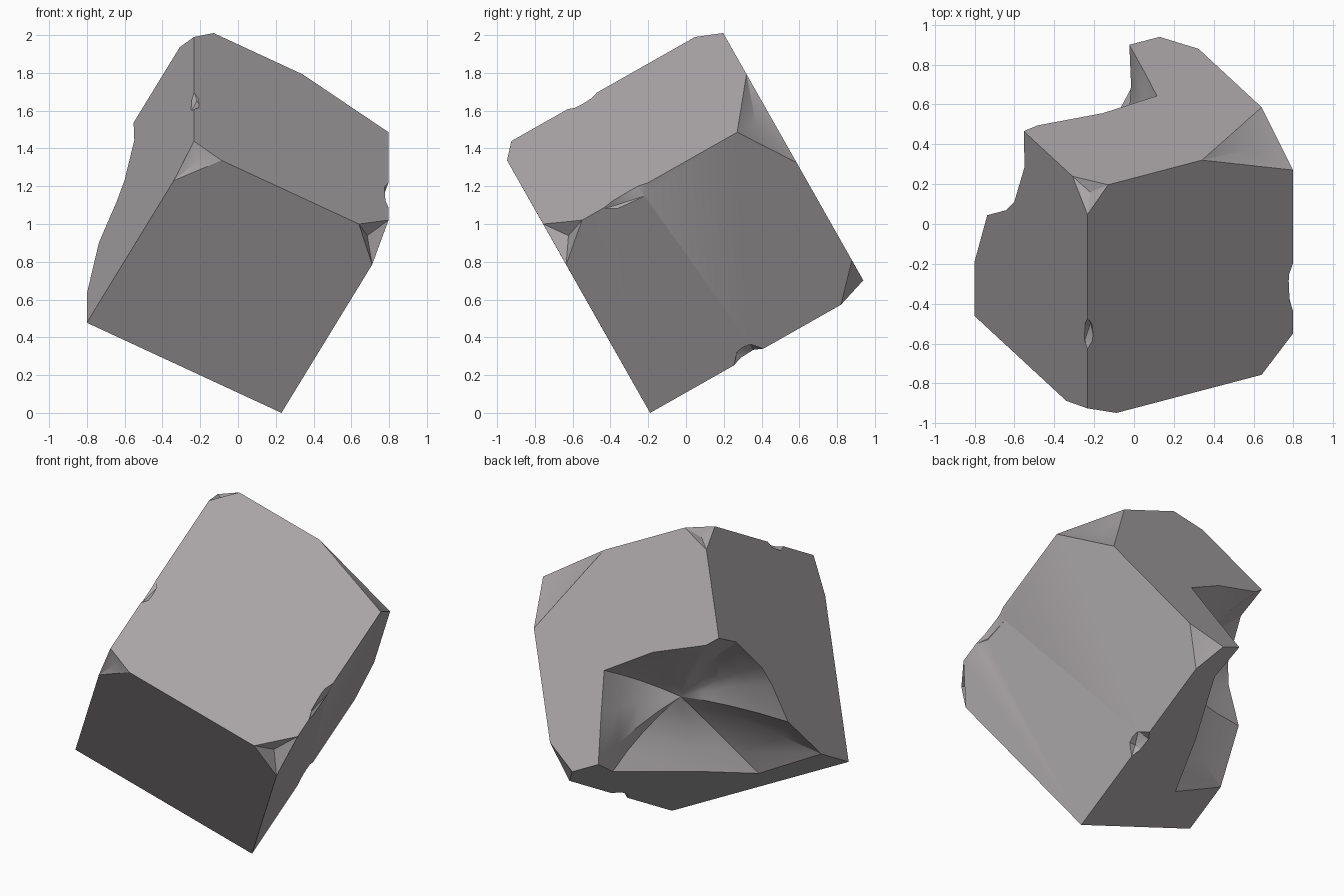
import bpy, bmesh
from mathutils import Vector, Matrix

if "Cube" in bpy.data.objects:
    bpy.data.objects.remove(bpy.data.objects["Cube"], do_unlink=True)

# Block size, and the tilted frame that stands it on one corner
A, B, C = 1.167, 1.207, 1.328
FOOT = Vector((0.23, -0.19, 0))
AXES = [Vector((-0.883, -0.232, 0.409)), Vector((0.470, -0.435, 0.768)), Vector((0, 0.870, 0.493))]
FRAME = Matrix.Translation(FOOT) @ Matrix(AXES).transposed().to_4x4()

stone = bpy.data.materials.new("warm grey stone")
stone.use_nodes = True
GREY = (0.42, 0.395, 0.405, 1)
stone.diffuse_color = GREY
stone.node_tree.nodes["Principled BSDF"].inputs["Base Color"].default_value = GREY

# Rim of the large broken-out hollow, traced over the three faces it crosses
rim_under = [(A, 0, .31), (.728, 0, .266), (.54, 0, .65), (.255, 0, 1.11), (.287, 0, C)]
rim_back = [(.287, 0, C), (.35, .28, C), (.409, .524, C), (.733, .551, C), (1.08, .507, C), (A, .527, C)]
rim_side = [(A, .527, C), (A, .535, 1.126), (A, .425, .869), (A, .338, .778), (A, .137, .649), (A, 0, .31)]
hollow_floor = Vector((.60, .40, .82))

bm = bmesh.new()
cache = {}


def vert(p):
    key = tuple(round(c, 4) for c in p)
    if key not in cache:
        cache[key] = bm.verts.new(key)
    return cache[key]


def face(points):
    return bm.faces.new([vert(p) for p in points])


# Six outer faces of the block
face([(0, 0, 0), (0, 0, C), (0, B, C), (0, B, 0)])
face([(0, 0, 0), (0, B, 0), (A, B, 0), (A, 0, 0)])
face([(0, B, 0), (0, B, C), (A, B, C), (A, B, 0)])
face([(0, 0, 0), (A, 0, 0)] + rim_under + [(0, 0, C)])
face([(0, 0, C)] + rim_back + [(A, B, C), (0, B, C)])
face([(A, B, 0), (A, B, C)] + rim_side + [(A, 0, 0)])

# Hollow: rings shrinking from the rim towards its floor, bowed inwards
rim = [Vector(p) for p in rim_under[:-1] + rim_back[:-1] + rim_side[:-1]]
bow = Vector((-.12, .12, -.12))
rings = [rim]
for t in (.75, .5, .25):
    rings.append([hollow_floor.lerp(p, t) + bow * t * (1 - t) for p in rim])
n = len(rim)
for outer, inner in zip(rings, rings[1:]):
    for i in range(n):
        j = (i + 1) % n
        face([outer[i], outer[j], inner[j]])
        face([outer[i], inner[j], inner[i]])
for i in range(n):
    face([rings[-1][i], rings[-1][(i + 1) % n], hollow_floor])
bmesh.ops.recalc_face_normals(bm, faces=bm.faces)


# Chipped corners: slice each one off, then dent the new face
def chip(corner, reach, dent):
    corner = Vector(corner)
    pts = []
    for i in range(3):
        p = corner.copy()
        p[i] += reach[i] if corner[i] == 0 else -reach[i]
        pts.append(p)
    normal = (pts[1] - pts[0]).cross(pts[2] - pts[0]).normalized()
    if normal.dot(corner - pts[0]) < 0:
        normal.negate()
    cut = bmesh.ops.bisect_plane(bm, geom=bm.verts[:] + bm.edges[:] + bm.faces[:],
                                 plane_co=pts[0], plane_no=normal, clear_outer=True)
    edges = [e for e in cut["geom_cut"] if isinstance(e, bmesh.types.BMEdge)]
    new = bmesh.ops.edgeloop_fill(bm, edges=edges)["faces"]
    for v in bmesh.ops.poke(bm, faces=new)["verts"]:
        v.co -= normal * dent


chip((A, B, 0), (.165, .227, .07), .015)
chip((0, B, 0), (.178, .185, .19), .04)
chip((0, B, C), (.517, .334, .195), .035)
chip((A, B, C), (.117, .16, .14), .02)
chip((0, 0, C), (.115, .2, .167), .01)
bmesh.ops.recalc_face_normals(bm, faces=bm.faces)

mesh = bpy.data.meshes.new("chipped_block")
bm.to_mesh(mesh)
bm.free()
block = bpy.data.objects.new("chipped_block", mesh)
bpy.context.collection.objects.link(block)
mesh.materials.append(stone)

# Small nicks along the edges
nm = bmesh.new()
for place, size in (((0, 0, .60), (.05, .08, .09)),
                    ((A + .01, B + .01, .50), (.05, .05, .11)),
                    ((-.01, B + .01, .46), (.04, .08, .17))):
    bmesh.ops.create_icosphere(nm, subdivisions=1, radius=1,
                               matrix=Matrix.Translation(place) @ Matrix.Diagonal((*size, 1)))
nick_mesh = bpy.data.meshes.new("nick_cutter")
nm.to_mesh(nick_mesh)
nm.free()
nick_mesh.materials.append(stone)
nicks = bpy.data.objects.new("nick_cutter", nick_mesh)
bpy.context.collection.objects.link(nicks)
nicks.hide_render = True

mod = block.modifiers.new("nicks", "BOOLEAN")
mod.operation = "DIFFERENCE"
mod.solver = "EXACT"
mod.object = nicks
bpy.ops.object.select_all(action="DESELECT")
block.select_set(True)
bpy.context.view_layer.objects.active = block
bpy.ops.object.modifier_apply(modifier=mod.name)
bpy.data.objects.remove(nicks, do_unlink=True)

# Stand the block on its corner and shade it
block.data.transform(FRAME)
bpy.ops.object.shade_smooth_by_angle(angle=0.5)
